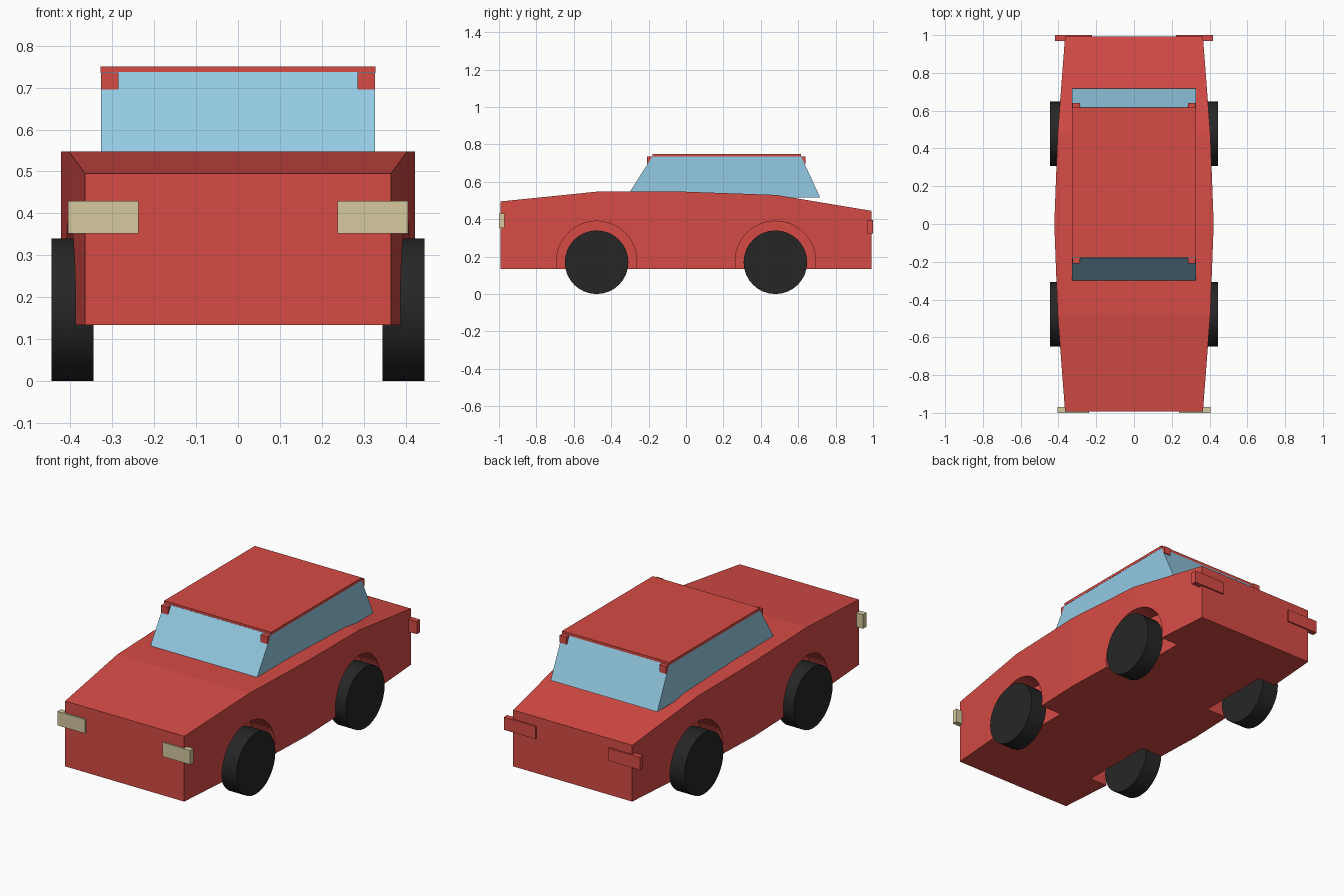
import bpy, bmesh, math
from mathutils import Matrix

if "Cube" in bpy.data.objects:
    bpy.data.objects.remove(bpy.data.objects["Cube"])


def srgb(r, g, b):
    lin = lambda c: c / 12.92 if c <= 0.04045 else ((c + 0.055) / 1.055) ** 2.4
    return tuple(lin(v / 255) for v in (r, g, b)) + (1.0,)


def material(name, rgb):
    m = bpy.data.materials.new(name)
    m.diffuse_color = srgb(*rgb)
    m.use_nodes = True
    m.node_tree.nodes["Principled BSDF"].inputs["Base Color"].default_value = m.diffuse_color
    return m


RED = material("red paint", (214, 75, 69))
GLASS = material("blue glass", (147, 202, 227))
BLACK = material("black rubber", (38, 38, 38))
CREAM = material("cream lamp", (214, 202, 160))


def finish(bm, name, mat):
    bmesh.ops.recalc_face_normals(bm, faces=bm.faces)
    me = bpy.data.meshes.new(name)
    bm.to_mesh(me)
    bm.free()
    me.materials.append(mat)
    ob = bpy.data.objects.new(name, me)
    bpy.context.collection.objects.link(ob)
    return ob


def loft(name, rings, mat):
    """Skin a row of equal-sized rings and cap both ends."""
    bm = bmesh.new()
    rows = [[bm.verts.new(p) for p in ring] for ring in rings]
    n = len(rows[0])
    for a, b in zip(rows, rows[1:]):
        for i in range(n):
            j = (i + 1) % n
            bm.faces.new((a[i], a[j], b[j], b[i]))
    bm.faces.new(rows[0])
    bm.faces.new(rows[-1])
    return finish(bm, name, mat)


def box(name, x, y, z, mat):
    return loft(name, [[(x[0], v, z[0]), (x[1], v, z[0]),
                        (x[1], v, z[1]), (x[0], v, z[1])] for v in y], mat)


def axle_cylinder(name, x0, x1, y, z, radius, sides, mat):
    bm = bmesh.new()
    place = Matrix.Translation(((x0 + x1) / 2, y, z)) @ Matrix.Rotation(math.pi / 2, 4, 'Y')
    bmesh.ops.create_cone(bm, cap_ends=True, segments=sides, radius1=radius,
                          radius2=radius, depth=abs(x1 - x0), matrix=place)
    return finish(bm, name, mat)


# Body: cross-sections along the length (y, half width, top height)
FLOOR = 0.133
stations = [(-0.992, 0.365, 0.495), (-0.48, 0.404, 0.547), (0.0, 0.422, 0.547),
            (0.48, 0.404, 0.53), (0.992, 0.365, 0.445)]
body = loft("body", [[(-w, y, FLOOR), (w, y, FLOOR), (w, y, t), (-w, y, t)]
                     for y, w, t in stations], RED)

# Wheels and their arches
for end, y in (("front", -0.478), ("rear", 0.478)):
    for side, s in (("left", -1), ("right", 1)):
        wheel = axle_cylinder(f"{end}_{side}_wheel", s * 0.345, s * 0.445, y, 0.17, 0.17, 32, BLACK)
        for poly in wheel.data.polygons:
            poly.use_smooth = len(poly.vertices) == 4
        for edge in wheel.data.edges:      # crisp rims
            a, b = (wheel.data.vertices[i].co.x for i in edge.vertices)
            edge.use_edge_sharp = abs(a - b) < 1e-4
        cutter = axle_cylinder(f"{end}_{side}_arch_cutter", s * 0.28, s * 0.55, y, 0.175, 0.215, 48, RED)
        cutter.hide_render = True
        cutter.hide_set(True)
        cut = body.modifiers.new(f"{end} {side} arch", 'BOOLEAN')
        cut.object = cutter
        cut.operation = 'DIFFERENCE'
        cut.solver = 'EXACT'

# Cabin glass: straight sides, sloping windscreens
W = 0.327
loft("cabin_glass", [[(x, -0.32, 0.515), (x, 0.718, 0.515), (x, 0.615, 0.737), (x, -0.179, 0.737)]
                     for x in (-W, W)], GLASS)

# Roof panel and the small corner brackets under it
box("roof", (-0.328, 0.328), (-0.178, 0.616), (0.735, 0.75), RED)
for side, s in (("left", -1), ("right", 1)):
    x = (s * 0.285, s * 0.3265)
    box(f"front_{side}_roof_bracket", x, (-0.208, -0.17), (0.695, 0.736), RED)
    box(f"rear_{side}_roof_bracket", x, (0.605, 0.64), (0.695, 0.736), RED)

    # Lamps
    box(f"{side}_headlight", (s * 0.237, s * 0.406), (-1.0, -0.97), (0.352, 0.430), CREAM)
    box(f"{side}_taillight", (s * 0.222, s * 0.417), (0.97, 1.0), (0.325, 0.395), RED)
